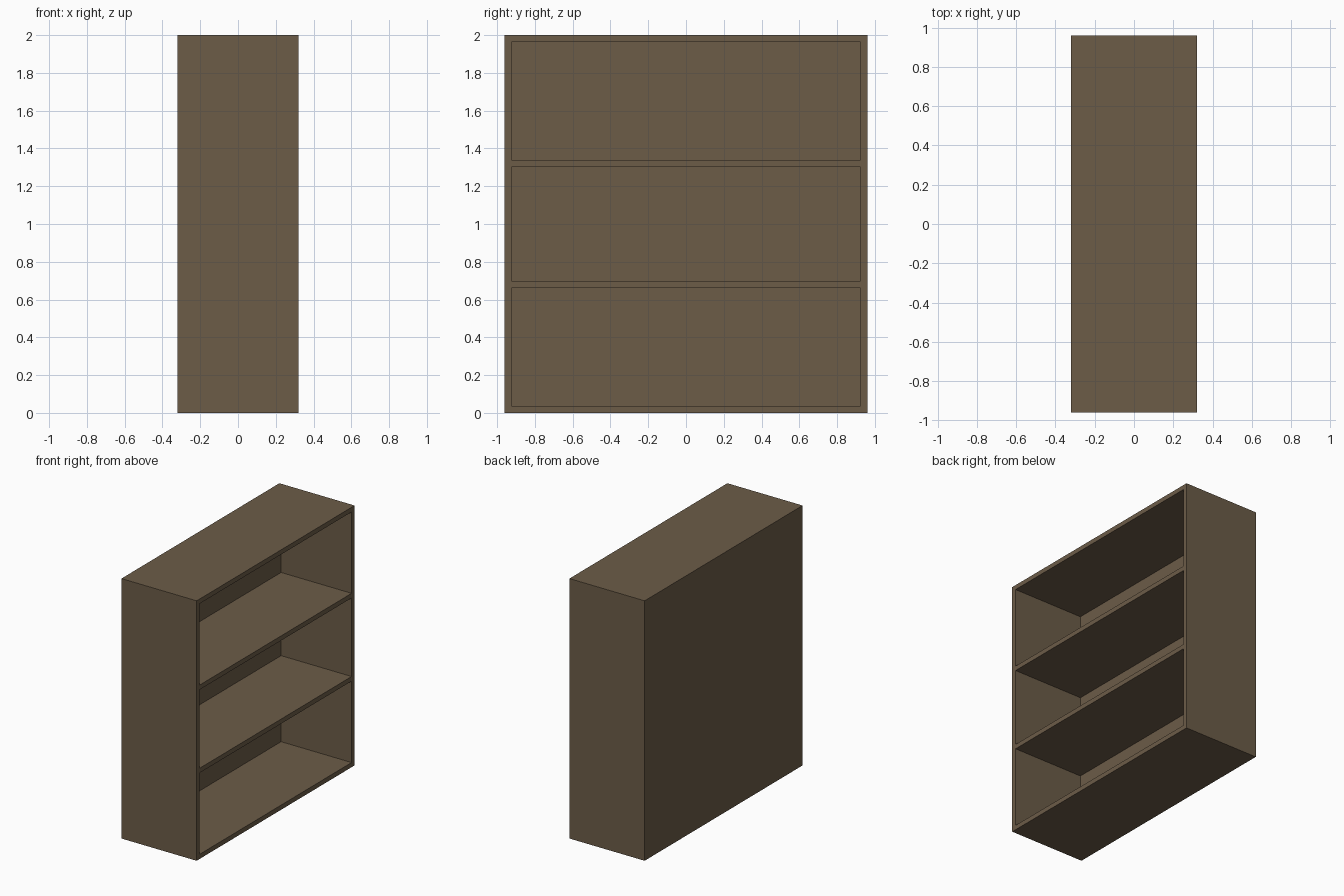
import bpy, bmesh
from mathutils import Vector

if "Cube" in bpy.data.objects:
    bpy.data.objects.remove(bpy.data.objects["Cube"])

D, W, H = 0.64, 1.92, 2.0      # depth (x), width (y), height (z)
T = 0.036                      # board thickness
BACK = 0.04                    # back panel thickness

wood = bpy.data.materials.new("dark_wood")
wood.diffuse_color = (0.15, 0.107, 0.064, 1)
wood.use_nodes = True
wood.node_tree.nodes["Principled BSDF"].inputs["Base Color"].default_value = wood.diffuse_color


def box(name, size, centre, edit=None):
    bm = bmesh.new()
    bmesh.ops.create_cube(bm, size=1)
    bmesh.ops.scale(bm, vec=size, verts=bm.verts)
    bmesh.ops.translate(bm, vec=centre, verts=bm.verts)
    bm.normal_update()
    if edit:
        edit(bm)
    me = bpy.data.meshes.new(name)
    bm.to_mesh(me)
    bm.free()
    me.materials.append(wood)
    ob = bpy.data.objects.new(name, me)
    bpy.context.collection.objects.link(ob)
    return ob


# Hollow out the +x side: inset a rim, then push the opening in to the back panel
def hollow(bm):
    front = next(f for f in bm.faces if f.normal.x > 0.9)
    bmesh.ops.inset_region(bm, faces=[front], thickness=T, use_even_offset=True)
    new = bmesh.ops.extrude_discrete_faces(bm, faces=[front])["faces"][0]
    bmesh.ops.translate(bm, vec=Vector((BACK - D, 0, 0)), verts=new.verts)


# Carcass: sides, top, bottom and back
box("carcass", (D, W, H), (0, 0, H / 2), hollow)

# Two shelves, flush with the front edge
for name, z in (("lower_shelf", 0.68), ("upper_shelf", 1.32)):
    box(name, (D - BACK, W - 2 * T, T), (BACK / 2, 0, z))
